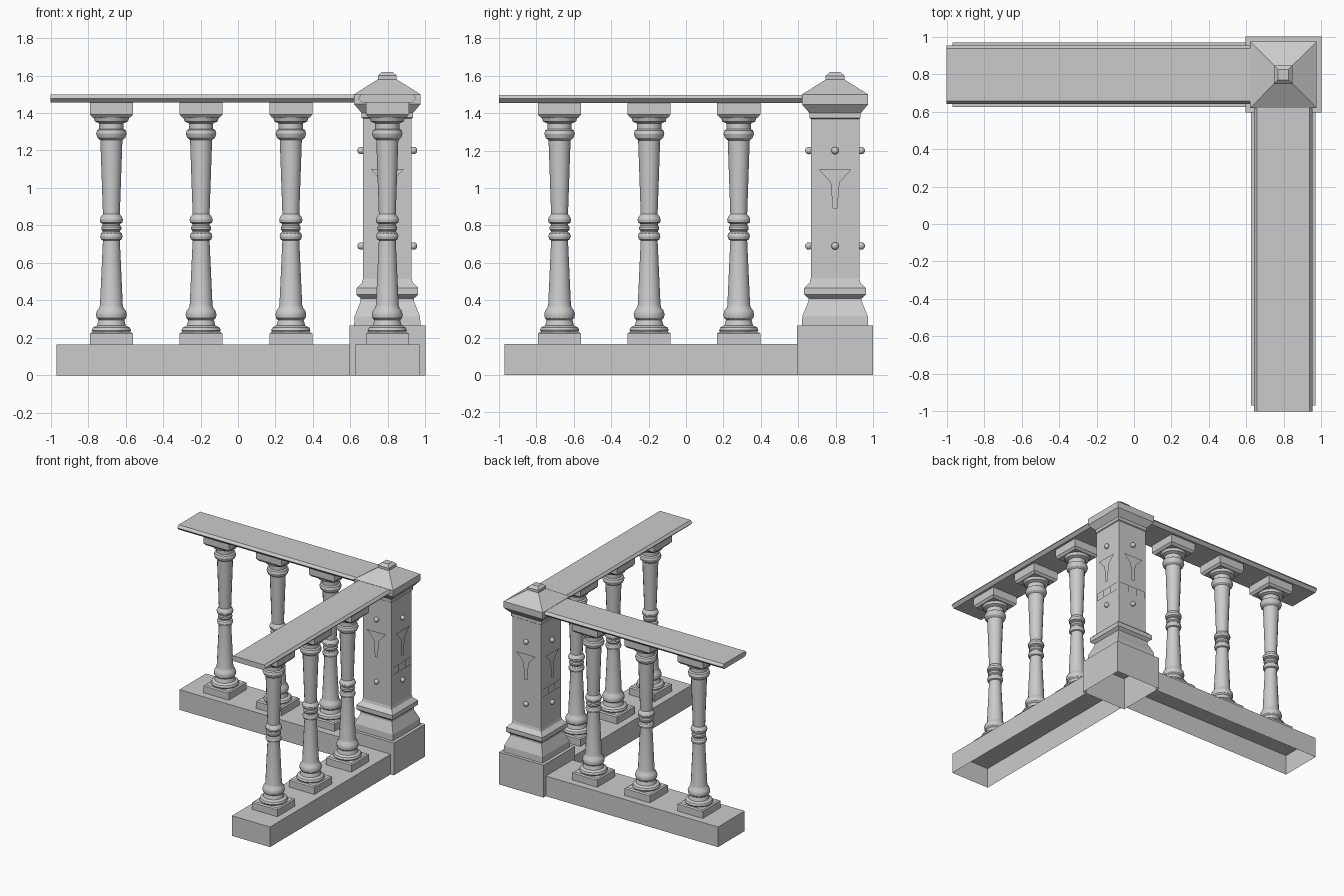
import bpy, bmesh, math
from mathutils import Matrix, Vector

if "Cube" in bpy.data.objects:
    bpy.data.objects.remove(bpy.data.objects["Cube"])

stone = bpy.data.materials.new("grey stone")
stone.use_nodes = True
GREY = (0.6, 0.6, 0.6, 1)
stone.diffuse_color = GREY
stone.node_tree.nodes["Principled BSDF"].inputs["Base Color"].default_value = GREY

C = 0.797                      # corner post centre, in x and y
POST = Vector((C, C, 0))


def place(name, mesh, turn=0, offset=(0, 0, 0)):
    """Put a mesh at an offset from the post, turned about the post."""
    ob = bpy.data.objects.new(name, mesh)
    rot = Matrix.Rotation(turn * math.pi / 2, 4, "Z")
    ob.matrix_world = Matrix.Translation(POST) @ rot @ Matrix.Translation(offset)
    bpy.context.collection.objects.link(ob)
    return ob


def finish(bm, name, smooth=False):
    mesh = bpy.data.meshes.new(name)
    bm.to_mesh(mesh)
    bm.free()
    mesh.materials.append(stone)
    if smooth:
        mesh.shade_smooth()
        mesh.set_sharp_from_angle(angle=math.radians(30))
    return mesh


def skin(bm, rings, bottom=True, top=True):
    """Join equal closed rings of points, optionally capped."""
    loops = [[bm.verts.new(p) for p in ring] for ring in rings]
    n = len(loops[0])
    for a, b in zip(loops, loops[1:]):
        for i in range(n):
            j = (i + 1) % n
            bm.faces.new((a[i], a[j], b[j], b[i]))
    if bottom:
        bm.faces.new(loops[0][::-1])
    if top:
        bm.faces.new(loops[-1])


def turned(bm, profile, n=16, **caps):
    """Stack of regular rings; n = 4 makes a square, with half widths."""
    k = math.sqrt(2) if n == 4 else 1
    angles = [2 * math.pi * (i + 0.5) / n for i in range(n)]
    skin(bm, [[(k * r * math.cos(a), k * r * math.sin(a), z) for a in angles]
              for r, z in profile], **caps)


def relief(bm, outline, depth, steps):
    """Polygon on the front plane, raised or sunk by successive insets."""
    face = bm.faces.new([bm.verts.new((u, -depth, z)) for u, z in outline])
    face.normal_update()
    for width, rise in steps:
        bmesh.ops.inset_region(bm, faces=[face], thickness=width, depth=rise,
                               use_even_offset=True)


def rect(u0, u1, z0, z1):
    return [(u0, z0), (u1, z0), (u1, z1), (u0, z1)]


def trapezoid(low, high, z0, z1):
    return [(-low, z0), (low, z0), (high, z1), (-high, z1)]


# Post plinth, open underneath
bm = bmesh.new()
turned(bm, [(0.203, 0), (0.203, 0.265)], 4, bottom=False)
place("post_plinth", finish(bm, "post_plinth"))

# Post foot moulding, shaft and flared cap
bm = bmesh.new()
turned(bm, [(0.177, 0.265), (0.175, 0.315), (0.142, 0.395), (0.142, 0.41),
            (0.165, 0.43), (0.165, 0.465), (0.135, 0.495), (0.13, 0.515),
            (0.13, 1.37), (0.137, 1.375), (0.137, 1.40), (0.177, 1.447),
            (0.177, 1.50), (0.05, 1.58)], 4)
place("post", finish(bm, "post"))

# Knob on the cap
bm = bmesh.new()
turned(bm, [(0.05, 1.57), (0.05, 1.60), (0.028, 1.62)], 4)
place("post_knob", finish(bm, "post_knob"))

# Carved panels for one face of the post
bm = bmesh.new()
W = 0.118
frame = [(0.003, 0.012), (0.008, 0.008), (0.012, 0), (0.006, -0.009)]
floor = 0.141
lip = [(0.002, 0.009), (0.007, 0), (0.006, -0.008)]
for z0, z1 in ((1.147, 1.37), (0.863, 1.125), (0.516, 0.746)):
    relief(bm, rect(-W, W, z0, z1), 0.13, frame)
relief(bm, trapezoid(0.04, 0.072, 1.17, 1.345), floor, lip)
relief(bm, trapezoid(0.07, 0.038, 0.542, 0.722), floor, lip)
relief(bm, [(-0.012, 0.89), (0.012, 0.89), (0.024, 1.03), (0.088, 1.10),
            (-0.088, 1.10), (-0.024, 1.03)], floor, [(0.004, 0.008)])
for u0, u1 in ((-W, -0.044), (-0.038, 0.038), (0.044, W)):
    relief(bm, rect(u0, u1, 0.773, 0.837), 0.13, [(0.002, 0.012), (0.006, 0.008)])
for z in (1.2, 0.69):
    bmesh.ops.create_uvsphere(bm, u_segments=12, v_segments=8, radius=0.02,
                              matrix=Matrix.Translation((0, -0.14, z)))
panels = finish(bm, "post_panels", smooth=True)
for turn, side in enumerate(("front", "left", "back", "right")):
    place("post_panels_" + side, panels, turn)

# Bottom rail, open underneath, running away from the post
bm = bmesh.new()
skin(bm, [[(x, y, z) for x, y in ((-1.767, -0.173), (-0.2, -0.173),
                                  (-0.2, 0.173), (-1.767, 0.173))]
          for z in (0, 0.165)], bottom=False)
base_rail = finish(bm, "bottom_rail")

# Handrail with bevelled sides
bm = bmesh.new()
section = [(-0.133, 1.455), (-0.156, 1.478), (-0.14, 1.498),
           (0.14, 1.498), (0.156, 1.478), (0.133, 1.455)]
skin(bm, [[(x, y, z) for y, z in section] for x in (-1.797, -0.15)])
bmesh.ops.recalc_face_normals(bm, faces=bm.faces)
hand_rail = finish(bm, "handrail")

# Baluster: square foot, turned shaft, square head
bm = bmesh.new()
turned(bm, [(0.115, 0.165), (0.115, 0.222), (0.105, 0.23)], 4)
turned(bm, [(0.1, 0.228), (0.107, 0.24), (0.1, 0.255), (0.078, 0.265),
            (0.07, 0.295), (0.08, 0.305), (0.084, 0.325), (0.078, 0.345),
            (0.066, 0.36), (0.062, 0.375), (0.046, 0.72), (0.056, 0.725),
            (0.061, 0.742), (0.056, 0.758), (0.047, 0.765), (0.047, 0.77),
            (0.054, 0.778), (0.054, 0.792), (0.047, 0.80), (0.047, 0.808),
            (0.06, 0.815), (0.063, 0.832), (0.056, 0.848), (0.046, 0.86),
            (0.06, 1.255), (0.076, 1.268), (0.083, 1.29), (0.078, 1.308),
            (0.066, 1.315), (0.066, 1.345), (0.09, 1.355), (0.098, 1.38)])
turned(bm, [(0.1, 1.375), (0.115, 1.392), (0.115, 1.456)], 4)
baluster = finish(bm, "baluster", smooth=True)

# Two arms leaving the corner post
for turn, arm in enumerate(("right", "front")):
    place("bottom_rail_" + arm, base_rail, turn)
    place("handrail_" + arm, hand_rail, turn)
    for i in range(3):
        place(f"baluster_{arm}_{i + 1}", baluster, turn, (-1.473 + 0.479 * i, 0, 0))
